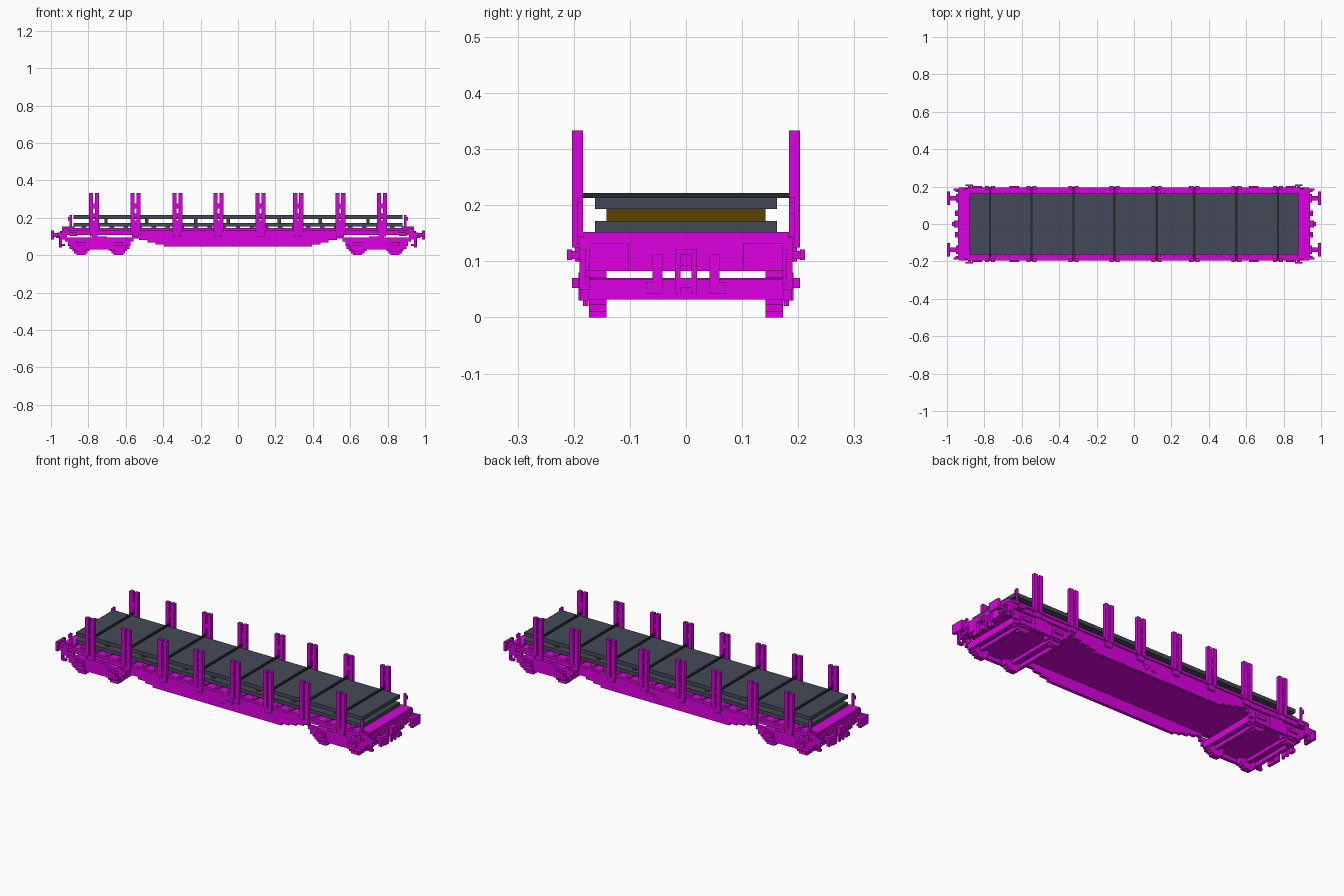
import bpy, bmesh

old = bpy.data.objects.get("Cube")
if old:
    bpy.data.objects.remove(old, do_unlink=True)


def material(name, rgb):
    m = bpy.data.materials.new(name)
    m.use_nodes = True
    m.diffuse_color = (*rgb, 1)
    m.node_tree.nodes["Principled BSDF"].inputs["Base Color"].default_value = (*rgb, 1)
    return m


MAGENTA = material("magenta paint", (0.73, 0.0, 0.76))
STEEL = material("grey steel", (0.060, 0.068, 0.098))
BLACK = material("dark strap", (0.020, 0.021, 0.026))
WOOD = material("brown timber", (0.110, 0.050, 0.001))

BOTH = (1, -1)
CORNERS = [(sx, sy) for sx in BOTH for sy in BOTH]
SIDES = [(1, 1), (1, -1)]
ENDS = [(1, 1), (-1, 1)]


def make(name, boxes, mat, copies=((1, 1),)):
    """Join boxes (x0, x1, y0, y1, z0, z1), mirrored by the sign pairs in copies."""
    bm = bmesh.new()
    for sx, sy in copies:
        for x0, x1, y0, y1, z0, z1 in boxes:
            xs, ys = sorted((x0 * sx, x1 * sx)), sorted((y0 * sy, y1 * sy))
            verts = bmesh.ops.create_cube(bm, size=1)["verts"]
            for v in verts:
                v.co.x = xs[v.co.x > 0]
                v.co.y = ys[v.co.y > 0]
                v.co.z = (z0, z1)[v.co.z > 0]
    mesh = bpy.data.meshes.new(name)
    bm.to_mesh(mesh)
    bm.free()
    mesh.materials.append(mat)
    ob = bpy.data.objects.new(name, mesh)
    bpy.context.collection.objects.link(ob)
    return ob


# Deck, edge rails and end platforms
make("deck", [(-0.94, 0.94, -0.184, 0.184, 0.108, 0.142)], MAGENTA)
make("edge_rails", [(-0.935, 0.935, 0.176, 0.194, 0.130, 0.144)], MAGENTA, SIDES)
make("end_platforms", [(0.875, 0.940, -0.184, 0.184, 0.142, 0.152)], MAGENTA, ENDS)

# Cross bearers under the load
make("cross_bearers", [(x - 0.012, x + 0.012, -0.184, 0.184, 0.142, 0.152)
                       for x in (-0.825 + i * 0.075 for i in range(23))], MAGENTA)

# Stepped fish-bellied side sills
steps = [(0.935, 0.107, 0.132), (0.565, 0.090, 0.107), (0.53, 0.080, 0.090),
         (0.485, 0.068, 0.080), (0.44, 0.058, 0.068), (0.395, 0.046, 0.058)]
make("side_sills", [(-h, h, 0.167, 0.185, z0, z1) for h, z0, z1 in steps], MAGENTA, SIDES)

# End beams, couplers and hoses
make("end_beams", [(0.915, 0.942, -0.190, 0.190, 0.083, 0.142)], MAGENTA, ENDS)
make("couplers", [(0.94, 0.962, -0.020, 0.020, 0.092, 0.121),
                  (0.962, 0.972, -0.010, 0.010, 0.092, 0.112),
                  (0.945, 0.958, -0.020, -0.010, 0.042, 0.092),
                  (0.945, 0.958, 0.010, 0.020, 0.042, 0.092),
                  (0.945, 0.958, -0.010, 0.010, 0.052, 0.070)], MAGENTA, ENDS)
make("brake_hoses", [(0.94, 0.956, 0.042, 0.060, 0.042, 0.112),
                     (0.94, 0.956, 0.060, 0.071, 0.042, 0.062)], MAGENTA, CORNERS)

# Buffers
make("buffers", [(0.94, 0.952, 0.115, 0.160, 0.088, 0.128),
                 (0.952, 0.985, 0.125, 0.150, 0.098, 0.119),
                 (0.985, 1.0, 0.102, 0.173, 0.083, 0.133)], MAGENTA, CORNERS)

# Corner steps, side handles and low end posts
make("corner_steps", [(0.94, 0.965, 0.178, 0.190, 0.102, 0.121),
                      (0.942, 0.955, 0.178, 0.190, 0.055, 0.110),
                      (0.925, 0.955, 0.172, 0.190, 0.050, 0.060)], MAGENTA, CORNERS)
make("side_handles", [(0.872, 0.888, 0.184, 0.206, 0.104, 0.118),
                      (0.860, 0.900, 0.203, 0.212, 0.102, 0.121)], MAGENTA, CORNERS)
make("end_posts", [(0.888, 0.900, 0.184, 0.193, 0.140, 0.215),
                   (0.896, 0.908, 0.184, 0.193, 0.185, 0.205)], MAGENTA, CORNERS)

# Twin-post stakes down both sides
STAKES = [-0.77, -0.548, -0.324, -0.105, 0.121, 0.322, 0.547, 0.77]
for i, x in enumerate(STAKES, 1):
    posts = [(x + s * 0.005, x + s * 0.027, 0.184, 0.203, 0.125, 0.333) for s in BOTH]
    webs = [(x - 0.006, x + 0.006, 0.187, 0.196, z0, z1)
            for z0, z1 in ((0.125, 0.185), (0.200, 0.220), (0.250, 0.275))]
    foot = [(x - 0.020, x + 0.020, 0.184, 0.198, 0.100, 0.125)]
    make(f"stake_pair_{i}", posts + webs + foot, MAGENTA, SIDES)

# Bogies: side frames, axle boxes, floor, cross beams, stepped wheels and axles
C = 0.740
frame = [(C - 0.180, C + 0.185, 0.172, 0.188, 0.072, 0.094),
         (C - 0.165, C + 0.170, 0.172, 0.188, 0.050, 0.072),
         (C - 0.140, C + 0.145, 0.172, 0.188, 0.030, 0.050),
         (C - 0.040, C + 0.040, 0.172, 0.190, 0.030, 0.100)]
wheels = []
AXLES = (-0.10, 0.10)
for d in AXLES:
    a = C + d
    frame += [(a - 0.026, a + 0.026, 0.188, 0.203, 0.052, 0.070),
              (a - 0.036, a + 0.036, 0.174, 0.192, 0.030, 0.080),
              (a - 0.028, a + 0.028, 0.174, 0.184, 0.020, 0.030)]
    for half, z0, z1 in ((0.024, 0.0, 0.094), (0.036, 0.010, 0.084), (0.046, 0.022, 0.072)):
        wheels.append((a - half, a + half, 0.142, 0.173, z0, z1))
make("bogie_side_frames", frame, MAGENTA, CORNERS)
make("wheels", wheels, MAGENTA, CORNERS)
make("bogie_floors", [(C - 0.150, C + 0.150, -0.174, 0.174, 0.052, 0.070)], MAGENTA, ENDS)
make("bogie_cross_beams", [(C + d - 0.009, C + d + 0.009, -0.174, 0.174, 0.032, 0.068)
                           for d in (-0.152, 0.152)], MAGENTA, ENDS)
make("axles", [(C + d - 0.010, C + d + 0.010, -0.145, 0.145, 0.034, 0.054)
               for d in AXLES], MAGENTA, ENDS)

# Brake lever on the side sills
make("brake_levers", [(0.055, 0.100, 0.184, 0.190, 0.085, 0.096),
                      (0.068, 0.088, 0.184, 0.190, 0.072, 0.085),
                      (0.022, 0.045, 0.184, 0.190, 0.070, 0.078)], MAGENTA, SIDES)

# Stacked steel plates on timber bearers, held by straps
make("lower_plate", [(-0.88, 0.88, -0.162, 0.162, 0.1525, 0.172)], STEEL)
make("upper_plate", [(-0.88, 0.88, -0.162, 0.162, 0.193, 0.214)], STEEL)
make("timber_bearers", [(x - 0.009, x + 0.009, -0.142, 0.142, 0.172, 0.193)
                        for x in (-0.706, -0.487, -0.225, -0.053, 0.22, 0.44, 0.695)], WOOD)
make("straps", [(x - 0.006, x + 0.006, -0.184, 0.184, 0.213, 0.222) for x in STAKES], BLACK)
